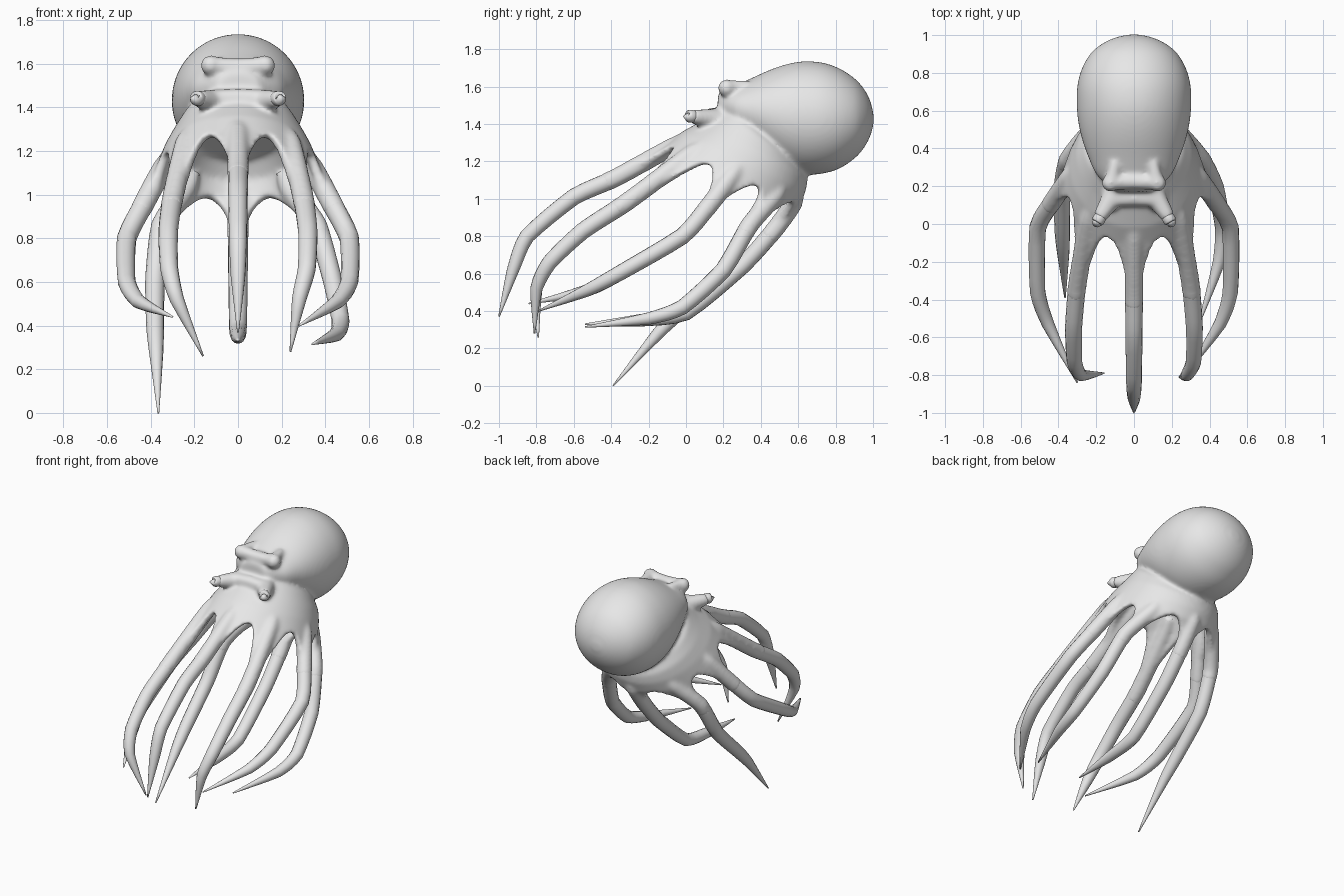
import bpy, bmesh, math
from mathutils import Vector

if "Cube" in bpy.data.objects:
    bpy.data.objects.remove(bpy.data.objects["Cube"])

grey = bpy.data.materials.new("skin_grey")
grey.diffuse_color = (0.8, 0.8, 0.8, 1)
grey.use_nodes = True
grey.node_tree.nodes["Principled BSDF"].inputs["Base Color"].default_value = grey.diffuse_color


def finish(bm, name):
    bmesh.ops.recalc_face_normals(bm, faces=bm.faces)
    me = bpy.data.meshes.new(name)
    bm.to_mesh(me)
    bm.free()
    me.materials.append(grey)
    me.shade_smooth()
    ob = bpy.data.objects.new(name, me)
    bpy.context.collection.objects.link(ob)
    return ob


def smooth_rows(rows, steps, amount=1.0):
    """Refine rows of numbers: amount 0 stays straight, 1 is a full spline."""
    rows = [Vector(r) for r in rows]
    out = []
    for i in range(len(rows) - 1):
        a, b = rows[i], rows[i + 1]
        p, n = rows[max(i - 1, 0)], rows[min(i + 2, len(rows) - 1)]
        for s in range(steps):
            t = s / steps
            curve = 0.5 * (2 * a + (b - p) * t + (2 * p - 5 * a + 4 * b - n) * t ** 2
                           + (3 * a - p - 3 * b + n) * t ** 3)
            out.append(a.lerp(b, t).lerp(curve, amount))
    return out + [rows[-1]]


def loft(bm, rings):
    """Skin a list of equal-length point rings and cap both ends."""
    loops = [[bm.verts.new(p) for p in r] for r in rings]
    n = len(loops[0])
    for a, b in zip(loops, loops[1:]):
        for i in range(n):
            j = (i + 1) % n
            bm.faces.new((a[i], a[j], b[j], b[i]))
    bm.faces.new(loops[0][::-1])
    bm.faces.new(loops[-1])


def tube(bm, pts, radii, sides=12):
    """Tapered round tube along a path, with a frame carried along it."""
    pts = [Vector(p) for p in pts]
    segs = [(b - a).normalized() for a, b in zip(pts, pts[1:])]
    tans = [segs[0]] + [(a + b).normalized() for a, b in zip(segs, segs[1:])] + [segs[-1]]
    u = tans[0].orthogonal().normalized()
    rings = []
    for p, t, r in zip(pts, tans, radii):
        u = (u - t * u.dot(t)).normalized()
        v = t.cross(u)
        rings.append([p + r * (math.cos(a) * u + math.sin(a) * v)
                      for a in (math.tau * i / sides for i in range(sides))])
    loft(bm, rings)


def ball(bm, loc, r):
    res = bmesh.ops.create_uvsphere(bm, u_segments=16, v_segments=10, radius=r)
    bmesh.ops.translate(bm, verts=res["verts"], vec=loc)


# Skirt sections: front (y, z), back (y, z), half width
SKIRT = [((0.19, 1.49), (0.63, 1.16), 0.26),
         ((0.09, 1.42), (0.65, 1.10), 0.305),
         ((-0.02, 1.36), (0.64, 1.04), 0.34),
         ((-0.105, 1.29), (0.605, 0.965), 0.37),
         ((0.25, 1.50), (0.60, 1.23), 0.19)]


def skirt_point(k, ang, s=1.0):
    (fy, fz), (by, bz), x = SKIRT[k]
    c = math.cos(ang) * s / 2
    return Vector((x * s * math.sin(ang),
                   (fy + by) / 2 + c * (fy - by), (fz + bz) / 2 + c * (fz - bz)))


# Tentacle paths beyond the skirt, clockwise from the front
side_mid = [(0.43, 0.12, 0.96), (0.51, -0.02, 0.80), (0.51, -0.36, 0.60), (0.455, -0.53, 0.51)]
front_mid = [(0.30, -0.32, 0.98), (0.32, -0.55, 0.83), (0.315, -0.73, 0.66), (0.28, -0.80, 0.52)]


def flip(path):
    return [(-x, y, z) for x, y, z in path]


ARMS = [
    ("front_tentacle", [(0, -0.38, 1.11), (0, -0.60, 1.01), (0, -0.85, 0.80),
                        (0, -0.925, 0.62), (0, -1.0, 0.37)]),
    ("front_right_tentacle", front_mid + [(0.24, -0.81, 0.28)]),
    ("right_tentacle", side_mid + [(0.28, -0.79, 0.40)]),
    ("back_right_tentacle", [(0.36, 0.34, 0.86), (0.43, 0.20, 0.62), (0.47, -0.02, 0.42),
                             (0.45, -0.20, 0.36), (0.34, -0.54, 0.315)]),
    ("back_tentacle", [(0, 0.47, 0.83), (0, 0.30, 0.64), (0, 0.0, 0.39),
                       (0, -0.25, 0.35), (0, -0.54, 0.33)]),
    ("back_left_tentacle", [(-0.35, 0.34, 0.86), (-0.38, 0.20, 0.62), (-0.38, -0.03, 0.40),
                            (-0.375, -0.15, 0.28), (-0.365, -0.39, 0.0)]),
    ("left_tentacle", flip(side_mid) + [(-0.30, -0.84, 0.44)]),
    ("front_left_tentacle", flip(front_mid) + [(-0.16, -0.79, 0.26)]),
]
RADII = [0.03, 0.046, 0.047, 0.045, 0.041, 0.033, 0.004]

body = bmesh.new()

# Tentacles, each with a root stub that is fused into the body
for k, (name, path) in enumerate(ARMS):
    ang = k * math.pi / 4
    pts = [skirt_point(2, ang, 0.85), skirt_point(3, ang, 0.92)] + path
    rows = smooth_rows([(*p, r) for p, r in zip(pts, RADII)], 4, 0.55)
    bm = bmesh.new()
    tube(bm, [r[:3] for r in rows], [r[3] for r in rows], 14)
    finish(bm, name)
    tube(body, [r[:3] for r in rows[:10]], [r[3] + 0.004 for r in rows[:10]], 14)

# Hollow skirt with a web lobe running down each tentacle
N = 96
angles = [math.tau * i / N for i in range(N)]


def lobe_ring(s):
    ring = []
    for a in angles:
        k = round(a / (math.pi / 4)) % 8
        off = abs((a - k * math.pi / 4 + math.pi) % math.tau - math.pi)
        t = 1 - off / (math.pi / 8)
        root = skirt_point(3, k * math.pi / 4)
        reach = (Vector(ARMS[k][1][0]) - root) * 0.8
        ring.append(skirt_point(3, a, s) + reach * min(1, t / 0.75) ** 2)
    return ring


outer = [[skirt_point(k, a) for a in angles] for k in (4, 0, 1, 2, 3)]
inner = [[skirt_point(k, a, s) for a in angles]
         for k, s in ((3, 0.87), (2, 0.83), (1, 0.66), (1, 0.4))]
loft(body, outer + [lobe_ring(1.0), lobe_ring(0.88)] + inner)

# Mantle sections: y, top z, bottom z, half width
MANTLE = [(0.17, 1.56, 1.46, 0.09), (0.25, 1.60, 1.37, 0.19), (0.35, 1.645, 1.29, 0.24),
          (0.45, 1.69, 1.21, 0.275), (0.54, 1.72, 1.155, 0.295), (0.63, 1.735, 1.13, 0.303),
          (0.73, 1.728, 1.135, 0.300), (0.82, 1.697, 1.162, 0.277), (0.90, 1.645, 1.215, 0.232),
          (0.95, 1.59, 1.27, 0.175), (0.985, 1.525, 1.335, 0.105), (1.003, 1.45, 1.40, 0.03)]
loft(body, [[(x * math.cos(a), y, (t + b) / 2 + (t - b) / 2 * math.sin(a))
             for a in angles] for y, t, b, x in smooth_rows(MANTLE, 5)])

# Brow ridge with knobs, and the ridge that carries the eye stalks
tube(body, [(-0.13, 0.22, 1.59), (0, 0.225, 1.585), (0.13, 0.22, 1.59)], [0.042] * 3)
tube(body, [(-0.13, 0.13, 1.44), (0, 0.135, 1.445), (0.13, 0.13, 1.44)], [0.042] * 3)
for s in (-1, 1):
    ball(body, (s * 0.125, 0.217, 1.592), 0.048)
    tube(body, [(s * 0.12, 0.22, 1.595), (s * 0.10, 0.33, 1.61)], [0.042, 0.025])
    tube(body, [(s * 0.09, 0.18, 1.42), (s * 0.185, 0.03, 1.44)], [0.065, 0.038])

body_ob = finish(body, "body")
rm = body_ob.modifiers.new("fuse", "REMESH")
rm.mode = "VOXEL"
rm.voxel_size = 0.011
rm.use_smooth_shade = True
sm = body_ob.modifiers.new("soften", "SMOOTH")
sm.factor = 0.5
sm.iterations = 16

# Cupped eyes at the ends of the stalks
for s, name in ((1, "right_eye"), (-1, "left_eye")):
    base = Vector((s * 0.165, 0.06, 1.44))
    d = Vector((s * 0.5, -0.85, 0.03)).normalized()
    bm = bmesh.new()
    tube(bm, [base + d * h for h in (0, 0.03, 0.05, 0.059, 0.062, 0.058, 0.045, 0.04)],
         [0.028, 0.034, 0.034, 0.030, 0.024, 0.018, 0.013, 0.003], 20)
    finish(bm, name)
